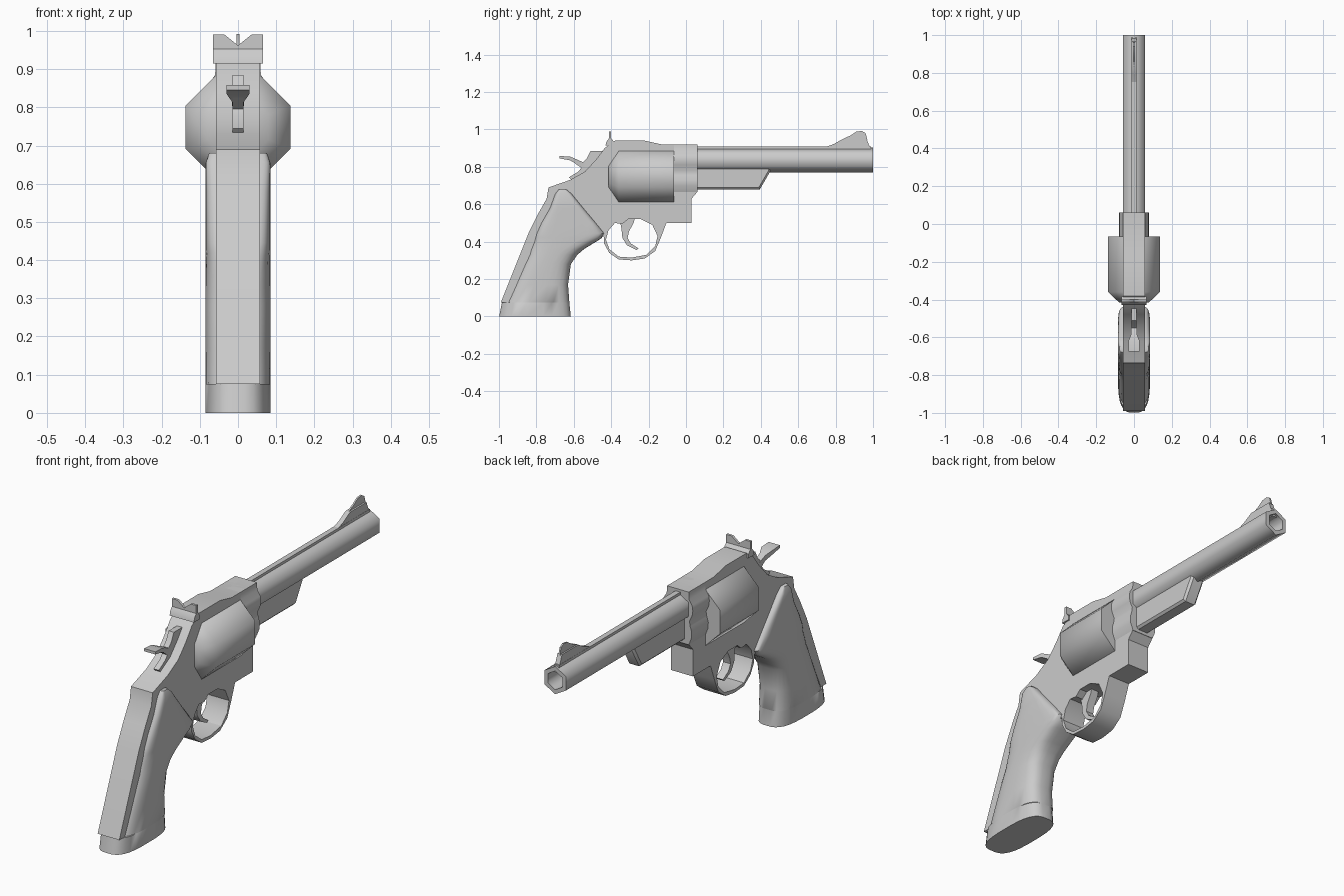
import bpy, bmesh
from math import sin, cos, pi, radians, copysign

if "Cube" in bpy.data.objects:
    bpy.data.objects.remove(bpy.data.objects["Cube"])


def finish(name, mesh, angle):
    obj = bpy.data.objects.new(name, mesh)
    bpy.context.collection.objects.link(obj)
    mesh.shade_smooth()
    mesh.set_sharp_from_angle(angle=radians(angle))
    return obj


def plate(name, outlines, half, angle=32, chamfer=0.0):
    """Side profile(s) in (y, z), extruded to x = +-half; inner outlines become holes."""
    cu = bpy.data.curves.new(name, 'CURVE')
    cu.dimensions, cu.fill_mode = '2D', 'BOTH'
    cu.extrude, cu.bevel_depth, cu.bevel_resolution = half - chamfer, chamfer, 0
    cu.offset = -chamfer
    for pts in outlines:
        s = cu.splines.new('POLY')
        s.points.add(len(pts) - 1)
        for p, (y, z) in zip(s.points, pts):
            p.co = (y, z, 0, 1)
        s.use_cyclic_u = True
    tmp = bpy.data.objects.new("tmp", cu)
    bpy.context.collection.objects.link(tmp)
    dg = bpy.context.evaluated_depsgraph_get()
    mesh = bpy.data.meshes.new_from_object(tmp.evaluated_get(dg))
    bpy.data.objects.remove(tmp)
    for v in mesh.vertices:
        y, z, x = v.co
        v.co = (x, y, z)
    bm = bmesh.new()
    bm.from_mesh(mesh)
    bmesh.ops.remove_doubles(bm, verts=bm.verts, dist=0.0003)
    bmesh.ops.recalc_face_normals(bm, faces=bm.faces)
    bm.to_mesh(mesh)
    bm.free()
    return finish(name, mesh, angle)


def loft(name, rings, angle=40):
    """Skin a list of equal-length rings and cap both ends."""
    bm = bmesh.new()
    rows = [[bm.verts.new(p) for p in r] for r in rings]
    n = len(rows[0])
    for a, b in zip(rows, rows[1:]):
        for i in range(n):
            j = (i + 1) % n
            bm.faces.new((a[i], a[j], b[j], b[i]))
    bm.faces.new(rows[0])
    bm.faces.new(rows[-1])
    bmesh.ops.recalc_face_normals(bm, faces=bm.faces)
    mesh = bpy.data.meshes.new(name)
    bm.to_mesh(mesh)
    bm.free()
    return finish(name, mesh, angle)


def circle(n, r, y, z, turn=0.0):
    return [(r * sin(turn + 2 * pi * i / n), y, z + r * cos(turn + 2 * pi * i / n)) for i in range(n)]


def mirrored(half, y):
    """Close a right-hand (x, z) section across x = 0."""
    return [(x, y, z) for x, z in half] + [(-x, y, z) for x, z in reversed(half)]


# Frame with backstrap and trigger guard in one outline, guard opening as a hole
frame = [(.06, .92), (-.13, .92), (-.22, .94), (-.38, .94), (-.435, .90), (-.48, .84),
         (-.54, .775), (-.62, .73), (-.735, .69), (-.745, .63), (-.79, .55), (-.84, .45),
         (-.99, .075), (-.93, .075), (-.74, .30), (-.60, .38), (-.44, .43), (-.438, .39),
         (-.41, .34), (-.36, .305), (-.29, .30), (-.22, .31), (-.165, .35), (-.135, .42),
         (-.105, .50), (.03, .50), (.03, .63), (.06, .665)]
opening = [(-.24, .52), (-.18, .49), (-.152, .43), (-.165, .375), (-.21, .33), (-.29, .315),
           (-.36, .32), (-.41, .36), (-.428, .41), (-.415, .46), (-.38, .50), (-.34, .495), (-.31, .52)]
plate("frame", [frame, opening], .058)

# Bulged collar of the frame around the barrel and crane
collar = [(.058, .92), (.06, .885), (.076, .86), (.08, .835), (.076, .81), (.062, .78),
          (.066, .755), (.074, .73), (.072, .70), (.058, .665)]
loft("frame_collar", [mirrored(collar, y) for y in (-.065, .062)])

# Eight-sided drum with tapered rear
R = .137 / cos(pi / 8)
loft("drum", [circle(8, r, y, .748, pi / 8) for r, y in ((R * .58, -.415), (R, -.36), (R, -.065))], 48)

# Six-sided barrel with a recessed bore
loft("barrel", [circle(6, r, y, .836) for r, y in ((.067, .05), (.067, 1), (.045, 1), (.045, .6))], 65)
plate("barrel_rib", [[(.05, .87), (.05, .908), (.99, .908), (.99, .87)]], .013)

# Rod housing under the barrel
plate("rod_housing", [[(.05, .68), (.395, .68), (.45, .775), (.45, .80), (.05, .80)]], .036, chamfer=.01)

# Front sight: ramp and thin blade
plate("sight_ramp", [[(.73, .90), (.79, .922), (.84, .95), (.965, .95), (.985, .90)]], .012)
plate("sight_blade", [[(.83, .945), (.88, .968), (.91, .988), (.94, .992), (.96, .98), (.97, .945)]], .004)

# Rear sight: base and notched leaf
plate("rear_sight_base", [[(-.43, .915), (-.425, .935), (-.412, .952), (-.40, .952), (-.385, .935), (-.385, .915)]], .065)
leaf = [(0, .962), (.035, .99), (.065, .99), (.065, .94), (0, .94)]
loft("rear_sight_leaf", [[(x, y, z) for x, z in leaf + [(-x, z) for x, z in leaf[-2:0:-1]]]
                         for y in (-.412, -.40)])

# Hammer and its wider thumb spur
plate("hammer", [[(-.42, .885), (-.51, .885), (-.53, .845), (-.555, .82), (-.60, .845), (-.61, .83),
                  (-.56, .795), (-.575, .775), (-.625, .745), (-.60, .72), (-.45, .75)]], .014)
spur = [(-.675, .858, .845, .03), (-.62, .855, .835, .03), (-.585, .84, .815, .016), (-.54, .82, .79, .014)]
loft("hammer_spur", [[(-w, y, t), (w, y, t), (w, y, b), (-w, y, b)] for y, t, b, w in spur])

# Trigger
plate("trigger", [[(-.36, .54), (-.345, .47), (-.34, .42), (-.315, .38), (-.265, .355), (-.255, .365),
                   (-.295, .39), (-.312, .42), (-.305, .455), (-.28, .50), (-.27, .54)]], .02)

# Grip: stacked rounded sections (z, back y, front y, half width, squareness)
sections = [(0, -1, -.615, .085, 3), (.075, -.985, -.623, .085, 3), (.076, -.965, -.623, .085, 3.2),
            (.17, -.923, -.63, .085, 3), (.28, -.873, -.615, .085, 3), (.33, -.85, -.58, .085, 3),
            (.36, -.838, -.545, .085, 3.4), (.40, -.82, -.48, .085, 4), (.42, -.81, -.45, .085, 5),
            (.445, -.80, -.435, .085, 6), (.50, -.775, -.48, .085, 6), (.58, -.728, -.548, .085, 6),
            (.655, -.70, -.61, .085, 6), (.68, -.68, -.64, .076, 6)]


def grip_ring(z, y0, y1, w, n, count=28):
    ring = []
    for i in range(count):
        a = 2 * pi * (i + .5) / count
        u, v = (copysign(abs(f) ** (2 / n), f) for f in (cos(a), sin(a)))
        ring.append((w * u, (y0 + y1) / 2 + (y1 - y0) / 2 * v, z))
    return ring


# stretch each section so its ends reach the outline exactly
rings = []
for z, y0, y1, w, n in sections:
    ring = grip_ring(z, y0, y1, w, n)
    rings.append(ring)
loft("grip", rings, 45)
